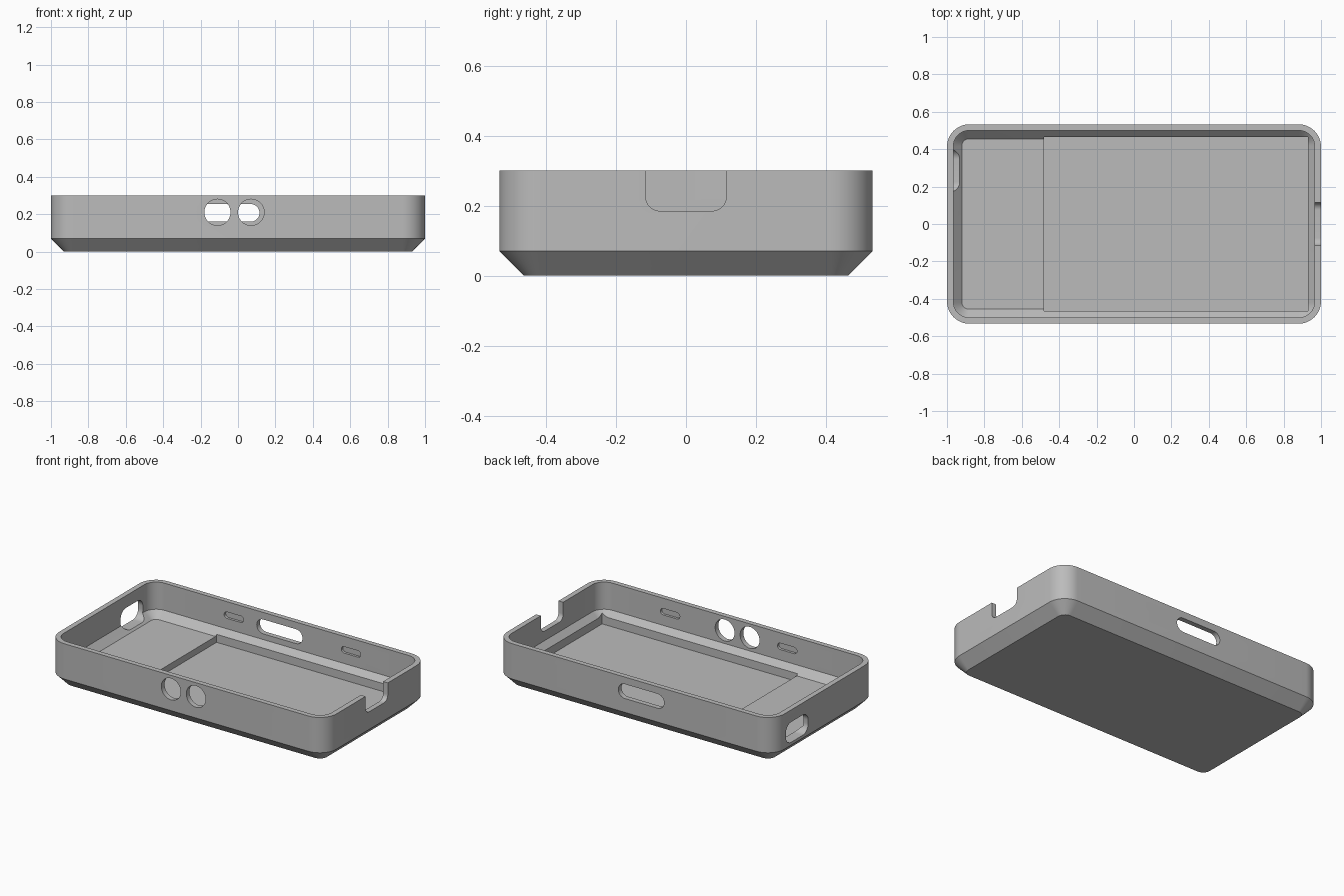
import bpy
import bmesh
from math import cos, sin, pi

cube = bpy.data.objects.get("Cube")
if cube:
    bpy.data.objects.remove(cube, do_unlink=True)

grey = bpy.data.materials.new("plain grey")
grey.use_nodes = True
grey.diffuse_color = (0.5, 0.5, 0.5, 1)
grey.node_tree.nodes["Principled BSDF"].inputs["Base Color"].default_value = grey.diffuse_color


def outline(half_w, half_h, radius, steps=12):
    """Counter-clockwise rounded rectangle; radius 0 gives sharp corners."""
    if radius == 0:
        return [(half_w, half_h), (-half_w, half_h), (-half_w, -half_h), (half_w, -half_h)]
    points = []
    for q, (sx, sy) in enumerate([(1, 1), (-1, 1), (-1, -1), (1, -1)]):
        for i in range(steps + 1):
            a = (q + i / steps) * pi / 2
            points.append((sx * (half_w - radius) + radius * cos(a),
                           sy * (half_h - radius) + radius * sin(a)))
    # Fully round ends make neighbouring corner points coincide
    return [p for i, p in enumerate(points)
            if abs(p[0] - points[i - 1][0]) + abs(p[1] - points[i - 1][1]) > 1e-6]


def loft(name, sections, place):
    """Closed solid through (outline, level) sections; place maps u, v, level to x, y, z."""
    bm = bmesh.new()
    rings = [[bm.verts.new(place(u, v, level)) for u, v in pts] for pts, level in sections]
    for low, high in zip(rings, rings[1:]):
        for i in range(len(low)):
            bm.faces.new((low[i - 1], low[i], high[i], high[i - 1]))
    bm.faces.new(rings[0][::-1])
    bm.faces.new(rings[-1])
    bmesh.ops.recalc_face_normals(bm, faces=bm.faces)
    mesh = bpy.data.meshes.new(name)
    bm.to_mesh(mesh)
    bm.free()
    mesh.materials.append(grey)
    obj = bpy.data.objects.new(name, mesh)
    bpy.context.collection.objects.link(obj)
    return obj


def upright(u, v, level):
    return (u, v, level)


def wall_cut(name, axis, centre, z, half_w, half_h, radius, start, end):
    """Rounded opening through a wall, running along the x or y axis."""
    if axis == "y":
        place = lambda u, v, d: (centre + u, d, z + v)
    else:
        place = lambda u, v, d: (d, centre + u, z + v)
    shape = outline(half_w, half_h, radius)
    return loft(name, [(shape, start), (shape, end)], place)


# Tray body with a bevelled underside
tray = loft("enclosure_tray", [
    (outline(0.93, 0.463, 0.05), 0),
    (outline(1, 0.533, 0.12), 0.07),
    (outline(1, 0.533, 0.12), 0.30)], upright)

# Main cavity with a sloped foot, and the deeper rectangular pocket
cutters = [
    loft("cavity", [
        (outline(0.92, 0.455, 0.035), 0.077),
        (outline(0.966, 0.50, 0.085), 0.123),
        (outline(0.966, 0.50, 0.085), 0.40)], upright),
    loft("floor_pocket", [
        (outline(0.705, 0.465, 0), 0.035),
        (outline(0.705, 0.465, 0), 0.20)], lambda u, v, d: (u + 0.225, v, d)),
    # Openings in the back, left-hand end and notched end
    wall_cut("back_slot", "y", -0.05, 0.207, 0.165, 0.047, 0.047, 0.45, 0.60),
    wall_cut("end_port", "x", 0.285, 0.155, 0.115, 0.066, 0.055, -1.1, -0.90),
    wall_cut("end_notch", "x", 0, 0.285, 0.115, 0.10, 0.04, 0.90, 1.1),
]
# Two round holes in the front
for x in (-0.11, 0.07):
    cutters.append(wall_cut("round_hole", "y", x, 0.21, 0.07, 0.07, 0.07, -0.60, -0.45))
# Shallow latch recesses inside both long walls
for x in (-0.38, 0.465):
    for side in (-1, 1):
        cutters.append(wall_cut("latch_recess", "y", x, 0.212, 0.07, 0.021, 0.0205,
                                side * 0.45, side * 0.516))

bpy.ops.object.select_all(action="DESELECT")
bpy.context.view_layer.objects.active = tray
tray.select_set(True)
for cutter in cutters:
    cutter.hide_render = True
    cut = tray.modifiers.new(cutter.name, "BOOLEAN")
    cut.operation = "DIFFERENCE"
    cut.solver = "EXACT"
    cut.object = cutter
    bpy.ops.object.modifier_apply(modifier=cut.name)
    bpy.data.objects.remove(cutter, do_unlink=True)

bpy.ops.object.shade_smooth_by_angle(angle=pi / 7)
